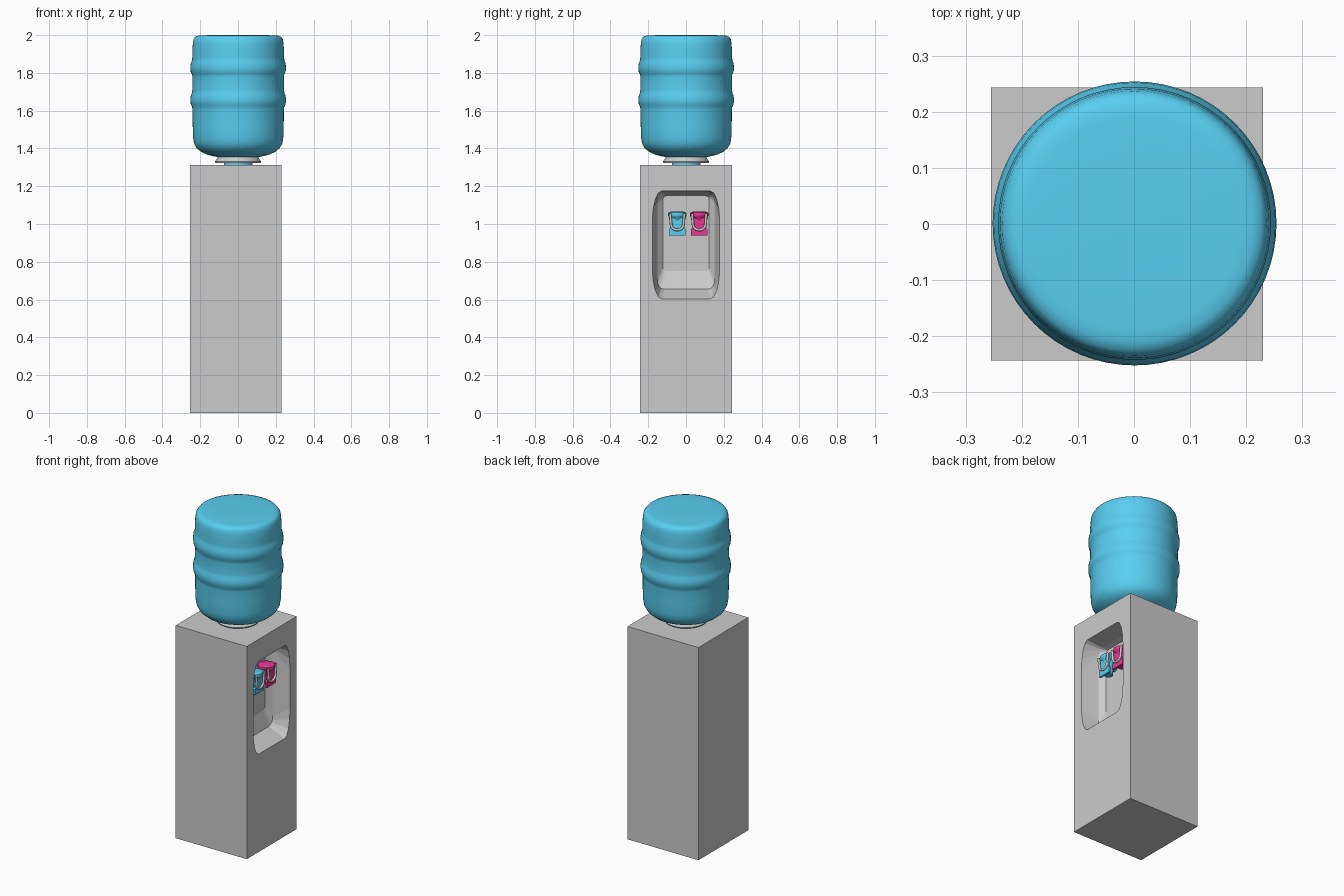
import bpy, bmesh
from math import cos, sin, pi, radians
from mathutils import Matrix, Vector

if "Cube" in bpy.data.objects:
    bpy.data.objects.remove(bpy.data.objects["Cube"])


def material(name, rgb):
    m = bpy.data.materials.new(name)
    m.diffuse_color = (*rgb, 1)
    m.use_nodes = True
    m.node_tree.nodes["Principled BSDF"].inputs["Base Color"].default_value = m.diffuse_color
    return m


BLUE = material("blue_plastic", (0.1, 0.62, 0.88))
RED = material("red_plastic", (0.82, 0.04, 0.3))


def finish(name, bm, mat=None, smooth=None):
    bmesh.ops.recalc_face_normals(bm, faces=bm.faces)
    me = bpy.data.meshes.new(name)
    bm.to_mesh(me)
    bm.free()
    ob = bpy.data.objects.new(name, me)
    bpy.context.collection.objects.link(ob)
    if mat:
        me.materials.append(mat)
    if smooth:
        bpy.ops.object.select_all(action='DESELECT')
        ob.select_set(True)
        bpy.context.view_layer.objects.active = ob
        bpy.ops.object.shade_smooth_by_angle(angle=radians(smooth))
    return ob


def loft(name, loops, **kw):
    """Skin equal-length point loops and cap both ends."""
    bm = bmesh.new()
    rings = [[bm.verts.new(p) for p in loop] for loop in loops]
    n = len(rings[0])
    for a, b in zip(rings, rings[1:]):
        for i in range(n):
            j = (i + 1) % n
            bm.faces.new((a[i], a[j], b[j], b[i]))
    bm.faces.new(rings[0])
    bm.faces.new(rings[-1])
    return finish(name, bm, **kw)


def lathe(name, profile, n=48, centre=(0, 0), **kw):
    loops = [[(centre[0] + r * cos(2 * pi * i / n), centre[1] + r * sin(2 * pi * i / n), z)
              for i in range(n)] for r, z in profile]
    return loft(name, loops, **kw)


def rounded(x, hw, z0, z1, cy, cz, seg=4):
    """Rectangle in the yz plane with elliptical corners of size cy by cz."""
    pts = []
    corners = [(hw - cy, z1 - cz), (-hw + cy, z1 - cz), (-hw + cy, z0 + cz), (hw - cy, z0 + cz)]
    for k, (y, z) in enumerate(corners):
        for i in range(seg + 1):
            a = pi / 2 * (k + i / seg)
            pts.append((x, y + cy * cos(a), z + cz * sin(a)))
    return pts


# Cabinet with a dispensing recess in the +x face
bm = bmesh.new()
bmesh.ops.create_cube(bm, size=1, matrix=Matrix.Translation((-0.0125, 0, 0.656))
                      @ Matrix.Diagonal((0.485, 0.486, 1.312, 1)))
cabinet = finish("cabinet", bm)
cutter = loft("recess_cutter", [
    rounded(0.26, 0.178, 0.603, 1.176, 0.05, 0.16),
    rounded(0.23, 0.178, 0.603, 1.176, 0.05, 0.16),
    rounded(0.13, 0.152, 0.655, 1.158, 0.035, 0.05),
    rounded(0.10, 0.122, 0.75, 1.15, 0.02, 0.02)])
cutter.hide_render = True
cutter.hide_viewport = True
mod = cabinet.modifiers.new("recess", 'BOOLEAN')
mod.operation = 'DIFFERENCE'
mod.solver = 'EXACT'
mod.object = cutter

# Bottle seat and bottle with two raised ribs
lathe("bottle_seat", [(0.07, 1.324), (0.12, 1.324), (0.122, 1.33), (0.108, 1.352),
                      (0.10, 1.37), (0.07, 1.37)], smooth=40)
rib = [(0.242, -0.052), (0.244, -0.036), (0.251, -0.024), (0.253, 0),
       (0.251, 0.022), (0.245, 0.036), (0.243, 0.052)]
profile = [(0.075, 1.308), (0.075, 1.352), (0.11, 1.354), (0.16, 1.366), (0.195, 1.381),
           (0.22, 1.402), (0.234, 1.428), (0.239, 1.46), (0.241, 1.53)]
profile += [(r, 1.657 + z) for r, z in rib]
profile += [(r, 1.828 + z) for r, z in rib]
profile += [(0.243, 1.91), (0.24, 1.955), (0.236, 1.978), (0.227, 1.991),
            (0.212, 1.997), (0.19, 1.999), (0.1, 2.0)]
lathe("bottle", profile, n=64, centre=(0.001, 0.001), mat=BLUE, smooth=50)

# Cold and hot taps
for label, y, mat in (("cold", -0.046, BLUE), ("hot", 0.070, RED)):
    # spout with a wide cap
    lathe(label + "_spout", [(0.024, 0.945), (0.027, 0.985), (0.036, 1.03), (0.046, 1.038),
                             (0.05, 1.048), (0.047, 1.06), (0.035, 1.065)],
          n=24, centre=(0.145, y), mat=mat, smooth=40)
    # stem joining the spout to the back wall
    bm = bmesh.new()
    bmesh.ops.create_cone(bm, cap_ends=True, segments=20, radius1=0.025, radius2=0.025,
                          depth=0.055, matrix=Matrix.Translation((0.119, y, 1.01))
                          @ Matrix.Rotation(pi / 2, 4, 'Y'))
    finish(label + "_stem", bm, mat=mat, smooth=40)
    # push paddle, waisted above its foot
    half = [(0.05, 1.058), (0.042, 1.02), (0.034, 0.985), (0.044, 0.972), (0.044, 0.938)]
    outline = half + [(-w, z) for w, z in reversed(half)]
    loft(label + "_paddle", [[(x, y + w, z) for w, z in outline] for x in (0.166, 0.178)], mat=mat)
    # pale U-shaped guard
    path = [(0.038, 1.055), (0.034, 1.01)]
    path += [(0.033 * cos(a), 0.998 - 0.03 * sin(a)) for a in [pi * i / 10 for i in range(11)]]
    path += [(-0.034, 1.01), (-0.038, 1.055)]
    loops = []
    for i, (w, z) in enumerate(path):
        p, q = path[max(i - 1, 0)], path[min(i + 1, len(path) - 1)]
        t = Vector((0, q[0] - p[0], q[1] - p[1])).normalized()
        side = t.cross(Vector((1, 0, 0)))
        loops.append([Vector((0.184, y + w, z)) + 0.007 * (side * cos(a) + Vector((sin(a), 0, 0)))
                      for a in [2 * pi * k / 10 for k in range(10)]])
    loft(label + "_guard", loops, smooth=50)
